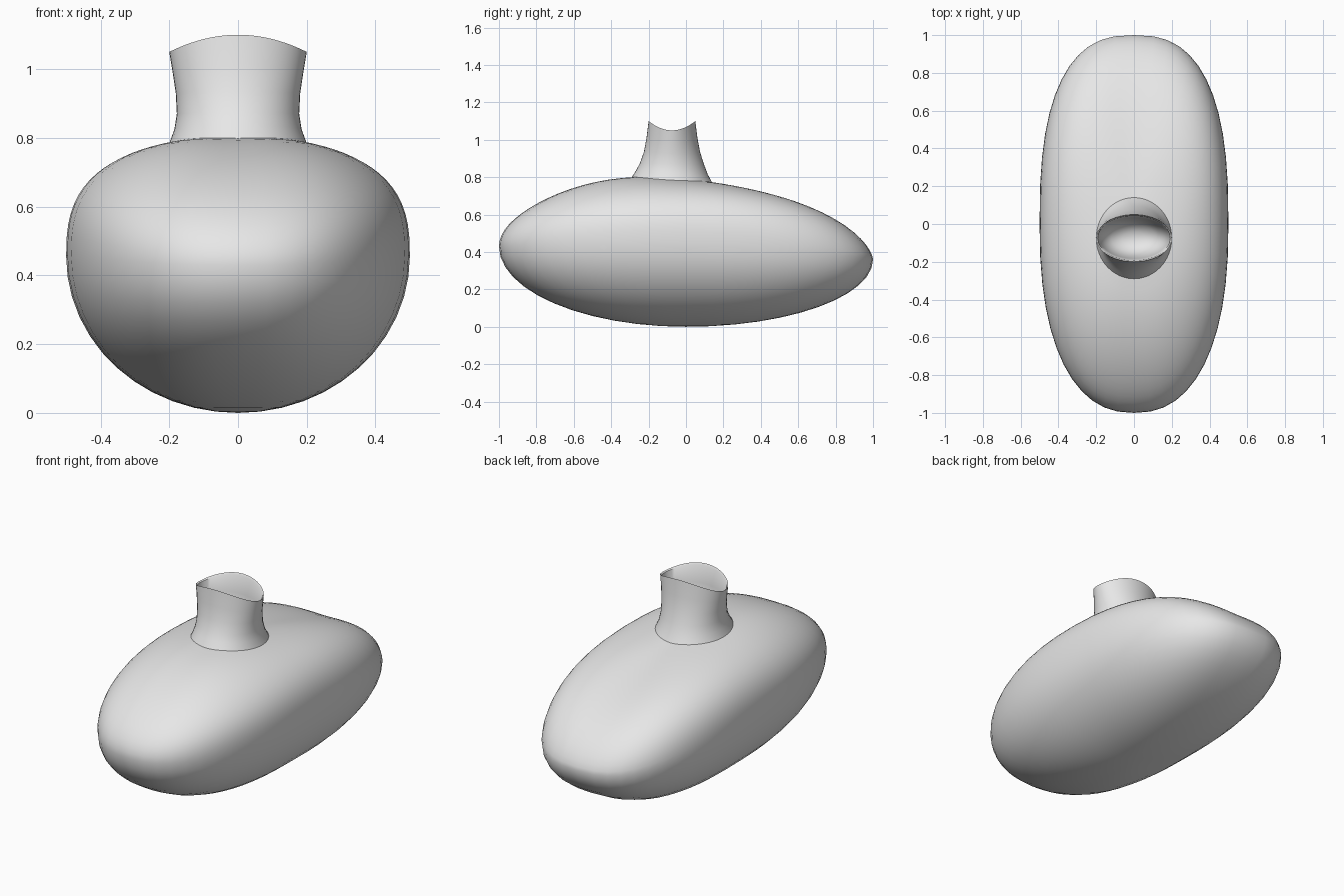
import bpy, bmesh, math

if "Cube" in bpy.data.objects:
    bpy.data.objects.remove(bpy.data.objects["Cube"])

SEG = 48
TAU = 2 * math.pi

clay = bpy.data.materials.new("light grey")
clay.diffuse_color = (0.8, 0.8, 0.8, 1)
clay.use_nodes = True
clay.node_tree.nodes["Principled BSDF"].inputs["Base Color"].default_value = clay.diffuse_color


def plan_power(y):
    return 2.35 if y < 0 else 2.6


def outline(a):
    """Point on the rounded plan outline of the body."""
    c, s = math.cos(a), math.sin(a)
    e = 2 / plan_power(s)
    return (0.5 * math.copysign(abs(c) ** e, c), math.copysign(abs(s) ** e, s))


def rim_z(y):
    """Height of the widest line, dropping toward the back."""
    return 0.455 - 0.035 * y - 0.06 * y * y


def top_z(x, y):
    """Height of the upper shell over a plan point."""
    n = plan_power(y)
    s = min(1.0, (abs(x / 0.5) ** n + abs(y) ** n) ** (1 / n))
    zr = rim_z(y / s)
    a = y * y / (y * y + 4 * x * x)
    power = 2.7 - 0.7 * a
    end = 0.5 if y < 0 else 0.65
    f = max(0.0, 1 - s ** power) ** (0.37 + (end - 0.37) * a)
    return zr + (0.79 - zr) * f - 0.1 * y * (1 - s * s) ** 2


bm = bmesh.new()
angles = [TAU * i / SEG for i in range(SEG)]
rings = []


def add_ring(points):
    rings.append([bm.verts.new(p) for p in points])


# lower shell, from the bottom up to the widest line
for k in range(1, 13):
    q = math.pi / 2 * k / 12
    s = math.sin(q)
    pts = []
    for a in angles:
        x, y = outline(a)
        pts.append((x * s, y * s, rim_z(y) * (1 - math.cos(q))))
    add_ring(pts)
rim_index = len(rings) - 1

# upper shell, closing in on the foot of the neck
CY = -0.075
for k in range(1, 17):
    t = 1 - math.cos(math.pi / 2 * k / 16)
    if k > 10:
        t0 = 1 - math.cos(math.pi / 2 * 10 / 16)
        t = t0 + (1 - t0) * (k - 10) / 6
    pts = []
    for a in angles:
        x, y = outline(a)
        x += (0.2 * math.cos(a) - x) * t
        y += (CY + 0.215 * math.sin(a) - y) * t
        pts.append((x, y, top_z(x, y)))
    add_ring(pts)

# flared neck with a saddle-shaped mouth, then the hollow inside
# height, x radius, y radius, saddle rise, tilt
neck = [(0.825, 0.185, 0.192, 0, 0.06), (0.87, 0.178, 0.172, 0, 0.02),
        (0.93, 0.181, 0.150, 0.005, 0), (0.99, 0.190, 0.136, 0.02, 0),
        (1.05, 0.200, 0.125, 0.05, 0),
        (1.045, 0.192, 0.118, 0.045, 0), (0.97, 0.180, 0.108, 0.02, 0),
        (0.90, 0.160, 0.095, 0, 0), (0.85, 0.120, 0.070, 0, 0),
        (0.825, 0.06, 0.035, 0, 0)]
for z, rx, ry, rise, tilt in neck:
    add_ring([(rx * math.cos(a), CY + ry * math.sin(a),
               z + rise * math.sin(a) ** 2 - tilt * ry * math.sin(a)) for a in angles])

# skin all rings and close both ends
for lo, hi in zip(rings, rings[1:]):
    for i in range(SEG):
        j = (i + 1) % SEG
        bm.faces.new((lo[i], lo[j], hi[j], hi[i]))
foot = bm.verts.new((0, 0, 0))
well = bm.verts.new((0, CY, 0.82))
for i in range(SEG):
    j = (i + 1) % SEG
    bm.faces.new((foot, rings[0][j], rings[0][i]))
    bm.faces.new((well, rings[-1][i], rings[-1][j]))
bmesh.ops.recalc_face_normals(bm, faces=bm.faces)

mesh = bpy.data.meshes.new("flask_body")
bm.to_mesh(mesh)
bm.free()
mesh.materials.append(clay)
flask = bpy.data.objects.new("flask_body", mesh)
bpy.context.collection.objects.link(flask)
bpy.context.view_layer.objects.active = flask
flask.select_set(True)
bpy.ops.object.shade_smooth_by_angle(angle=math.radians(40))
